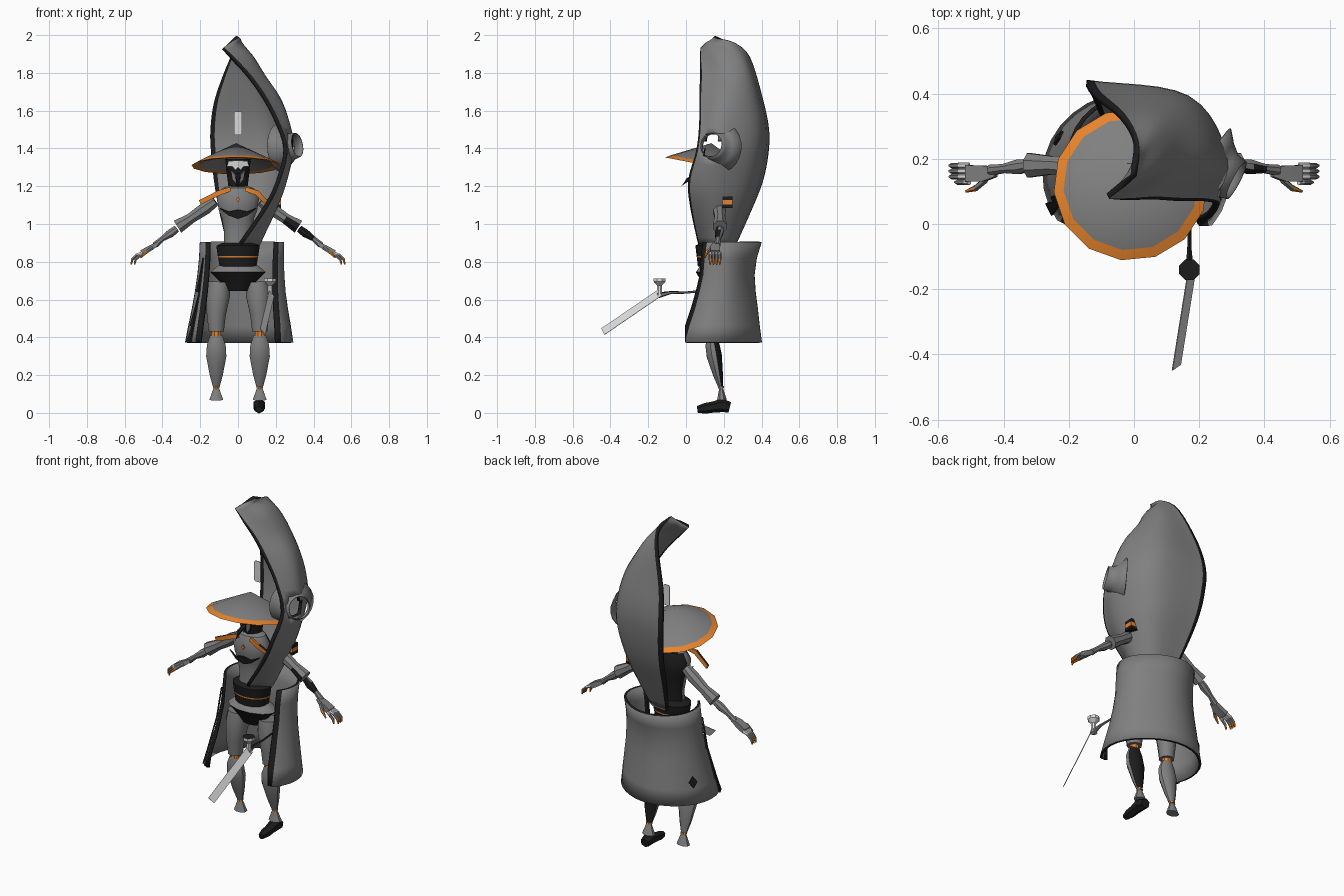
import bpy, bmesh, math
from mathutils import Vector as V

if "Cube" in bpy.data.objects:
    bpy.data.objects.remove(bpy.data.objects["Cube"])


def material(name, *c):
    m = bpy.data.materials.new(name)
    m.diffuse_color = (*c, 1)
    m.use_nodes = True
    m.node_tree.nodes["Principled BSDF"].inputs["Base Color"].default_value = m.diffuse_color
    return m


GRAY = material("cloth gray", .215, .215, .215)
BLACK = material("black trim", .012, .012, .012)
ORANGE = material("orange", .8, .23, .025)
LIGHT = material("pale metal", .7, .7, .7)


def build(name, verts, faces, mats, rule=None, angle=40, solid=0, rim=0):
    """Mesh object with materials by rule, optional thickness and smooth shading."""
    me = bpy.data.meshes.new(name)
    me.from_pydata([tuple(v) for v in verts], [], faces)
    bm = bmesh.new()
    bm.from_mesh(me)
    if not solid:
        bmesh.ops.recalc_face_normals(bm, faces=bm.faces)
    bm.to_mesh(me)
    bm.free()
    ob = bpy.data.objects.new(name, me)
    bpy.context.collection.objects.link(ob)
    for m in mats:
        me.materials.append(m)
    if rule:
        for p in me.polygons:
            p.material_index = rule(p)
    if solid:
        mod = ob.modifiers.new("thickness", 'SOLIDIFY')
        mod.thickness, mod.offset, mod.material_offset_rim = solid, 0, rim
    bpy.ops.object.select_all(action='DESELECT')
    ob.select_set(True)
    bpy.context.view_layer.objects.active = ob
    if angle:
        bpy.ops.object.shade_smooth_by_angle(angle=math.radians(angle))
    return ob


def tube(name, pts, mats, n=10, fx=1, fy=1, rule=None, caps=True, angle=40, solid=0):
    """Rings of radius r along (x, y, z, r); fx and fy flatten the section."""
    c = [V(p[:3]) for p in pts]
    verts, faces = [], []
    for i, p in enumerate(pts):
        t = (c[min(i + 1, len(c) - 1)] - c[max(i - 1, 0)]).normalized()
        ref = V((0, 1, 0)) if abs(t.y) < .8 else V((0, 0, 1))
        a = t.cross(ref).normalized()
        b = a.cross(t)
        for k in range(n):
            w = 2 * math.pi * (k + .5) / n
            verts.append(c[i] + a * math.cos(w) * p[3] * fx + b * math.sin(w) * p[3] * fy)
    for i in range(len(pts) - 1):
        for k in range(n):
            j = (k + 1) % n
            faces.append((i * n + k, i * n + j, i * n + n + j, i * n + n + k))
    if caps:
        faces += [tuple(range(n))[::-1], tuple(range(len(verts) - n, len(verts)))]
    return build(name, verts, faces, mats if isinstance(mats, list) else [mats],
                 rule, angle, solid)


def plate(name, pts, mat, thick=.008):
    return build(name, pts, [tuple(range(len(pts)))], [mat], angle=0, solid=thick)


def spline(p, k):
    """Catmull-Rom curve through the points, k steps per span."""
    p = [V(q) for q in p]
    q = [2 * p[0] - p[1]] + p + [2 * p[-1] - p[-2]]
    out = []
    for i in range(1, len(q) - 2):
        a, b, c, d = q[i - 1:i + 3]
        for s in range(k):
            t = s / k
            out.append(.5 * (2 * b + (c - a) * t + (2 * a - 5 * b + 4 * c - d) * t * t
                             + (3 * b - a - 3 * c + d) * t ** 3))
    return out + [p[-1]]


def sheet(name, rows, trim, thick, skip=None):
    """Cloth surface with dark strips along both side edges."""
    rows = [[r[0], r[0].lerp(r[1], trim)] + r[1:-1] + [r[-1].lerp(r[-2], trim), r[-1]] for r in rows]
    n = len(rows[0])
    verts = [v for r in rows for v in r]
    faces = [(i * n + k, i * n + k + 1, i * n + n + k + 1, i * n + n + k)
             for i in range(len(rows) - 1) for k in range(n - 1)]
    edge = {tuple(f) for f in faces if f[0] % n in (0, n - 2)}
    if skip:
        faces = [f for f in faces if not skip(sum((verts[i] for i in f), V()) / 4)]
    return build(name, verts, faces, [GRAY, BLACK],
                 lambda p: int(tuple(p.vertices) in edge), 50, thick, 1)


# tall hooded cape: front edge, right bulge and back edge of each row
cape = [((-.08, .085, 1.93), (-.053, .107, 1.952), (0, .15, 1.992)),
        ((-.025, .08, 1.87), (.05, .16, 1.895), (.005, .25, 1.955)),
        ((.05, .08, 1.79), (.13, .2, 1.785), (-.04, .33, 1.88)),
        ((.13, .075, 1.68), (.212, .21, 1.67), (-.12, .395, 1.67)),
        ((.2, .075, 1.55), (.262, .2, 1.54), (-.145, .43, 1.5)),
        ((.25, .06, 1.40), (.282, .19, 1.4), (-.14, .425, 1.36)),
        ((.215, .015, 1.24), (.245, .17, 1.22), (-.125, .395, 1.22)),
        ((.15, .025, 1.1), (.195, .16, 1.08), (-.1, .335, 1.07)),
        ((.0, .075, .88), (.1, .15, .88), (-.055, .25, .88))]
rows = []
for i, (f, m, b) in enumerate(cape):
    f, m, b = V(f), V(m), V(b)
    k = V((m.x + .27 * (b.x - m.x), m.y + .8 * (b.y - m.y), (m.z + b.z) / 2))
    rows.append(spline([f, m, k if i else m.lerp(b, .5), b], 6))
cols = [spline(c, 4) for c in zip(*rows)]
sheet("cape", [list(r) for r in zip(*cols)], .45, .02,
      lambda c: c.x > .15 and math.hypot(c.y - .14, c.z - 1.41) < .058)
# flared opening blending into the side of the cape
tube("cape_funnel", [(.225, .185, 1.405, .13), (.256, .165, 1.407, .094), (.285, .149, 1.412, .07),
                     (.314, .134, 1.418, .063)], GRAY, 20, caps=False, angle=60, solid=.004)


# open skirt: z, half width, half depth, centre x, centre y
def on_skirt(row, deg, out=0.0):
    z, a, b, cx, cy = row
    w = math.radians(deg)
    out -= .022 * max(0, math.cos(w - math.radians(48))) ** 4
    return V((cx + (a + out) * math.cos(w), max(0, cy + (b + out) * math.sin(w)), z))


skirt = [(.905, .218, .19, .022, .21), (.82, .22, .178, .02, .196), (.73, .226, .172, .017, .19),
         (.64, .236, .186, .014, .182), (.55, .25, .206, .012, .174), (.46, .267, .228, .01, .162),
         (.372, .282, .252, .008, .15)]
rows = []
for i, r in enumerate(skirt):
    first, last = -38 - 1.6 * i, 218 + .9 * i
    rows.append([on_skirt(r, first + (last - first) * k / 24) for k in range(25)])
sheet("skirt", rows, .75, .014)
# dark diamond and shards on the left side of the skirt
low = (.5, .258, .217, .011, .168)
plate("skirt_diamond", [on_skirt((.5 + dz, *low[1:]), 155 + da, .011 - dz * .15)
                        for da, dz in ((0, .034), (6, 0), (0, -.034), (-6, 0))], BLACK)
for top, bottom in ((1, 3), (3, 5), (4, 6)):
    plate("skirt_shard", [on_skirt(skirt[top], 208, .011), on_skirt(skirt[bottom], 208, .011),
                          on_skirt(skirt[bottom], 199, .011)], BLACK)

# wide tilted hat with orange rim
N = 14
tilt = .19
verts = []
for r, h in ((.237, 0), (.207, .017), (0, .12), (.2, .004), (.03, .075)):
    for k in range(N if r else 1):
        w = 2 * math.pi * k / N + .1
        x, y = r * math.cos(w), r * math.sin(w)
        verts.append((x - .01, .12 + y * math.cos(tilt) + h * .12, 1.308 + h - y * math.sin(tilt)))
faces = []
for k in range(N):
    j = (k + 1) % N
    u, t = 2 * N + 1, 3 * N + 1
    faces += [(k, j, N + j, N + k), (N + k, N + j, 2 * N), (j, k, u + k, u + j),
              (u + j, u + k, t + k, t + j)]
faces.append(tuple(range(3 * N + 1, 4 * N + 1))[::-1])
build("hat", verts, faces, [GRAY, ORANGE],
      lambda p: int(len(p.vertices) == 4 and math.hypot(p.center.x + .01, p.center.y - .12) > .19), 15)
plate("hat_diamond", [(.005 + dx, -.025 + dy, 1.371 + .33 * dy) for dx, dy in
                      ((.024, 0), (0, .024), (-.024, 0), (0, -.024))], BLACK, .009)
# floating pale tablet
plate("tablet", [(x, .185, z) for x, z in ((-.022, 1.48), (-.015, 1.472), (.015, 1.472), (.022, 1.48),
                                          (.022, 1.588), (.015, 1.596), (-.015, 1.596), (-.022, 1.588))],
      LIGHT, .003)

# head, visor and chin spike
tube("head", [(0, .1, 1.2, .018), (0, .11, 1.25, .045), (0, .12, 1.3, .065), (0, .12, 1.345, .072)],
     BLACK, 10, fy=.95)
for s in (-1, 1):
    plate("visor", [(0, .044, 1.337), (s * .05, .058, 1.333), (s * .058, .066, 1.305),
                    (s * .028, .052, 1.305), (s * .014, .05, 1.285), (0, .048, 1.3)], LIGHT)
    plate("cheek", [(s * .012, .06, 1.26), (s * .036, .068, 1.285), (s * .03, .072, 1.24),
                    (s * .008, .07, 1.21)], GRAY)
tube("chin_spike", [(0, .06, 1.255, .016), (0, .01, 1.235, .01), (0, -.025, 1.2, .002)], BLACK, 6)
tube("neck", [(0, .14, 1.16, .05), (0, .14, 1.21, .055), (0, .14, 1.29, .066)], BLACK, 10)

# torso, dark at the back
tube("torso", [(0, .125, .87, .075), (0, .13, .96, .075), (0, .13, 1.03, .088), (0, .13, 1.075, .105),
               (0, .13, 1.14, .115), (0, .13, 1.19, .085), (0, .13, 1.205, .04)],
     [GRAY, BLACK], 14, fy=.68, rule=lambda p: int(p.normal.y > .3))
plate("chest_mark", [(-.1, .066, 1.085), (-.05, .05, 1.065), (0, .05, 1.075), (.05, .05, 1.065),
                     (.1, .066, 1.085), (.05, .056, 1.045), (0, .056, 1.028), (-.05, .056, 1.045)], BLACK)
plate("chest_gem", [(0, .049, 1.145), (.01, .049, 1.13), (0, .049, 1.115), (-.01, .049, 1.13)], ORANGE)
# belt with orange line
tube("belt", [(0, .135, .775, .1), (0, .135, .823, .108), (0, .135, .831, .11), (0, .135, .885, .118),
              (0, .135, .9, .085)], [BLACK, ORANGE], 14, fy=.72,
     rule=lambda p: int(.824 < p.center.z < .83))
# hips
tube("hips", [(0, .14, .645, .06), (0, .14, .69, .095), (0, .14, .745, .152), (0, .14, .772, .12),
              (0, .14, .79, .09)], [BLACK, GRAY], 12, fy=.6, rule=lambda p: int(p.center.z > .755))

for s in (-1, 1):
    # shoulder strap
    end = .2 if s < 0 else .15
    tube("collar_strap", [(s * .04, .06, 1.185, .016), (s * .1, .048, 1.165, .019),
                          (s * end, .08, 1.115, .017)], [ORANGE, BLACK], 4, fy=.5,
         rule=lambda p: int(p.normal.z > .5 and p.normal.y > 0))
    # upper arm, forearm, dark elbow front on the right
    tube("upper_arm", [(s * .12, .17, 1.12, .028), (s * .17, .175, 1.085, .036), (s * .25, .18, 1.03, .03),
                       (s * .32, .18, .985, .04)], [GRAY, BLACK], 8,
         rule=lambda p, s=s: int(s > 0 and p.center.x > .24 and p.normal.y < 0 and p.normal.z < .6))
    tube("forearm", [(s * .325, .18, .975, .02), (s * .355, .175, .952, .024), (s * .4, .17, .922, .015),
                     (s * .44, .165, .888, .018)], [GRAY, BLACK], 8,
         rule=lambda p, s=s: int(s > 0 and p.center.x < .39 and p.normal.y < 0))
    # hand with fingers and thumb
    tube("hand", [(s * .425, .16, .897, .022), (s * .46, .155, .875, .034), (s * .51, .155, .847, .036)],
         GRAY, 4, fx=.6)
    for i in range(4):
        y = .128 + i * .017
        x = s * (.018 if i == 0 else 0)
        tube("finger", [(s * .505, y, .848, .009), (s * .535 - x, y, .836, .009), (s * .56 - x, y, .812, .008),
                        (s * .566 - x, y, .785, .004)], [GRAY, LIGHT, ORANGE], 6,
             rule=lambda p: 1 if p.center.z > .832 else 2 if p.center.z < .803 else 0)
    tube("thumb", [(s * .455, .135, .873, .01), (s * .485, .11, .852, .01), (s * .515, .1, .822, .004)],
         [GRAY, ORANGE], 6, rule=lambda p, s=s: int(abs(p.center.x) > .487))
    # thigh, knee ring
    x = -.115 if s < 0 else .115
    tube("thigh", [(x * .88, .15, .69, .06), (x * .92, .145, .62, .066), (x, .14, .52, .053),
                   (x, .14, .43, .042)], GRAY, 10)
    tube("knee", [(x, .14, .44, .026), (x, .14, .4, .026)], ORANGE, 8)
    # vase shaped calf, dark at the back of the right leg
    tube("calf", [(x, .14, .41, .034), (x, .14, .36, .052), (x, .15, .3, .056), (x, .17, .2, .036),
                  (x, .185, .13, .016)], [GRAY, BLACK], 10, fy=.72,
         rule=lambda p, s=s: int(s > 0 and p.normal.y > .35))
    tube("ankle", [(x, .185, .14, .018), (x, .186, .13, .018)], ORANGE, 8)
    tube("ankle_flare", [(x, .186, .13, .016), (x, .19, .068, .04)], GRAY, 8, fy=.7)

# single boot
tube("boot", [(.112, .232, .03, .028), (.112, .19, .04, .036), (.112, .14, .03, .029),
              (.112, .1, .024, .028), (.112, .06, .018, .018)], BLACK, 6)
# banded shoulder block poking through the cape
tube("shoulder_block", [(.2, .22, z, .038) for z in (1.085, 1.104, 1.126, 1.145)], [BLACK, ORANGE], 4,
     rule=lambda p: int(1.105 < p.center.z < 1.125 and abs(p.normal.z) < .5))

# sword on a bracket: rod, spool, blade
tube("sword_rod", [(.17, .08, .645, .006), (.17, .0, .637, .006), (.17, -.08, .637, .008),
                   (.17, -.15, .622, .016)], [GRAY, BLACK], 6, rule=lambda p: int(p.normal.z > .4))
tube("spool", [(.17, -.14, .615, .022), (.17, -.14, .635, .014), (.17, -.14, .675, .014),
               (.17, -.14, .695, .034), (.17, -.14, .712, .034)], [LIGHT, BLACK], 8,
     rule=lambda p: int(p.normal.z > .8))
p, q, w = V((.178, -.14, .635)), V((.13, -.44, .43)), V((-.013, -.009, .016))
plate("blade", [p + w, p - w, q - w, q + w], LIGHT, .003)
